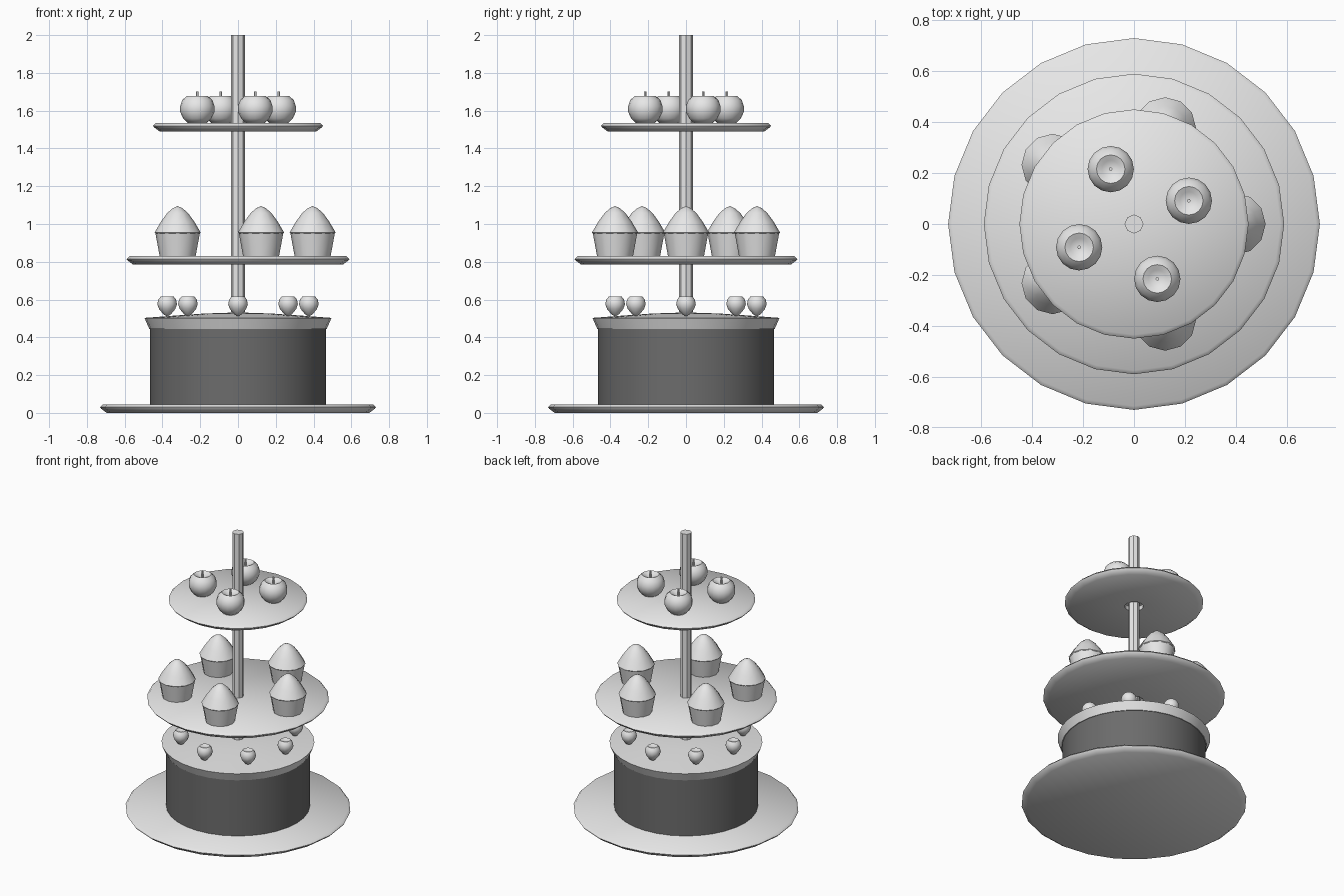
import bpy, math
from math import cos, sin, tau

cube = bpy.data.objects.get("Cube")
if cube:
    bpy.data.objects.remove(cube)


def material(name, value):
    m = bpy.data.materials.new(name)
    m.use_nodes = True
    colour = (value, value, value, 1)
    m.diffuse_color = colour
    m.node_tree.nodes["Principled BSDF"].inputs["Base Color"].default_value = colour
    return m


light = material("light grey", 0.8)
dark = material("dark grey", 0.15)


def lathe(name, profile, sides, mat=light, at=(0, 0, 0), turn=0.0, angle=30):
    """Revolve (radius, height) points, listed from bottom to top, about z."""
    verts, rings, faces = [], [], []
    for r, z in profile:
        start = len(verts)
        if r == 0:
            verts.append((0, 0, z))
            rings.append([start] * sides)
        else:
            verts += [(r * cos(tau * i / sides + turn), r * sin(tau * i / sides + turn), z)
                      for i in range(sides)]
            rings.append(list(range(start, start + sides)))
    for low, high in zip(rings, rings[1:]):
        for i in range(sides):
            j = (i + 1) % sides
            quad = [low[i], low[j], high[j], high[i]]
            faces.append(list(dict.fromkeys(quad)))
    mesh = bpy.data.meshes.new(name)
    mesh.from_pydata(verts, [], faces)
    mesh.materials.append(mat)
    ob = bpy.data.objects.new(name, mesh)
    ob.location = at
    bpy.context.collection.objects.link(ob)
    bpy.ops.object.select_all(action="DESELECT")
    ob.select_set(True)
    bpy.context.view_layer.objects.active = ob
    bpy.ops.object.shade_smooth_by_angle(angle=math.radians(angle))
    return ob


def ring_places(count, radius, start=0.0):
    for i in range(count):
        a = start + tau * i / count
        yield i + 1, radius * cos(a), radius * sin(a)


# Serving plates with an undercut rim; the upper two have a socket for the pole
def plate(name, r, z, socket):
    centre = [(0, z + 0.03), (0.06, z + 0.03), (0.06, z)] if socket else [(0, z)]
    rim = [(r - 0.035, z), (r - 0.005, z + 0.022), (r, z + 0.03), (r - 0.015, z + 0.045)]
    lathe(name, centre + rim + [(0, z + 0.045)], 24, angle=50)


plate("base_plate", 0.73, 0.0, False)
plate("middle_plate", 0.59, 0.785, True)
plate("top_plate", 0.45, 1.49, True)

# Central pole
lathe("pole", [(0, 0.45), (0.037, 0.45), (0.037, 2), (0, 2)], 8)

# Cake and its domed icing
lathe("cake", [(0, 0.04), (0.465, 0.04), (0.465, 0.45), (0, 0.45)], 32, dark)
lathe("icing", [(0, 0.445), (0.47, 0.445), (0.495, 0.503), (0.35, 0.514),
                (0.18, 0.526), (0, 0.532)], 32)

# Berries around the cake
BERRY = [(0, 0), (0.02, 0.012), (0.043, 0.04), (0.052, 0.065), (0.047, 0.09),
         (0.034, 0.106), (0.024, 0.104), (0, 0.092)]
for n, x, y in ring_places(8, 0.375):
    lathe(f"berry_{n}", BERRY, 12, at=(x, y, 0.51), angle=60)

# Cupcakes on the middle plate
CUP = [(0, 0), (0.095, 0), (0.118, 0.125), (0, 0.125)]
FROSTING = [(0, 0.12), (0.115, 0.12), (0.122, 0.127), (0.088, 0.185), (0.055, 0.23),
            (0.025, 0.256), (0, 0.267)]
for n, x, y in ring_places(5, 0.395):
    lathe(f"cupcake_cup_{n}", CUP, 12, at=(x, y, 0.828))
    lathe(f"cupcake_frosting_{n}", FROSTING, 12, at=(x, y, 0.828))

# Apples with stems on the top plate
APPLE = [(0, 0.006), (0.05, 0), (0.075, 0.025), (0.091, 0.06), (0.091, 0.09),
         (0.08, 0.122), (0.056, 0.143), (0.035, 0.133), (0, 0.115)]
STEM = [(0, 0.11), (0.007, 0.11), (0.007, 0.167), (0, 0.167)]
for n, x, y in ring_places(4, 0.234, math.radians(23)):
    lathe(f"apple_{n}", APPLE, 16, at=(x, y, 1.534), angle=60)
    lathe(f"apple_stem_{n}", STEM, 6, at=(x, y, 1.534))
